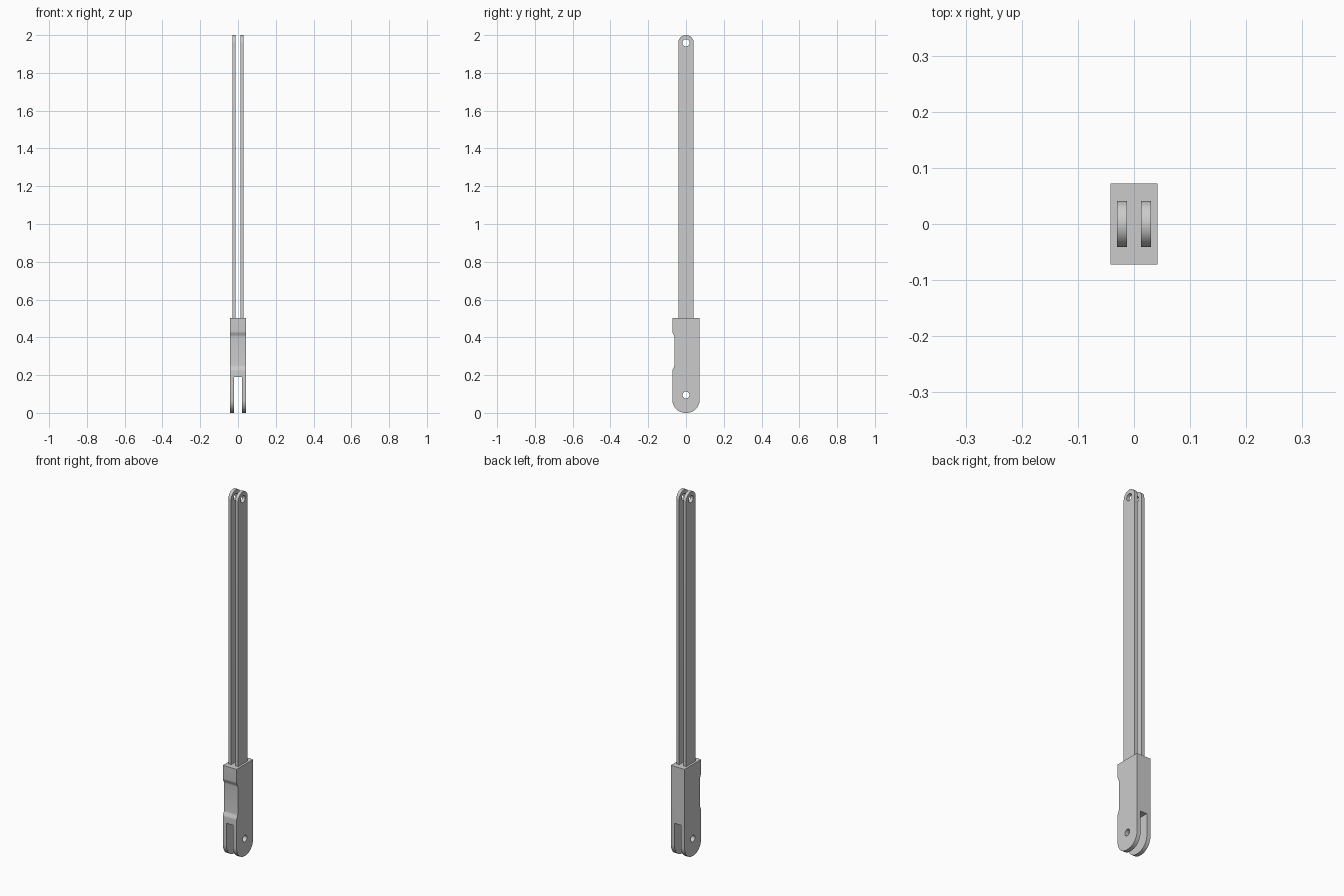
import bpy, bmesh
from math import pi, sin, cos, radians

cube = bpy.data.objects.get("Cube")
if cube:
    bpy.data.objects.remove(cube)

grey = bpy.data.materials.new("plain grey")
grey.use_nodes = True
colour = (0.6, 0.6, 0.6, 1)
grey.diffuse_color = colour
grey.node_tree.nodes["Principled BSDF"].inputs["Base Color"].default_value = colour


def arc(y, z, r, start, end, steps=12):
    """Points of an arc in the side plane, angles in degrees."""
    angles = [radians(start + (end - start) * i / steps) for i in range(steps + 1)]
    return [(y + r * cos(a), z + r * sin(a)) for a in angles]


def plate(name, outline, x0, x1):
    """Extrude a side outline (y, z) from x0 to x1."""
    bm = bmesh.new()
    face = bm.faces.new([bm.verts.new((x0, y, z)) for y, z in outline])
    new = bmesh.ops.extrude_face_region(bm, geom=[face])["geom"]
    bmesh.ops.translate(bm, vec=(x1 - x0, 0, 0),
                        verts=[v for v in new if isinstance(v, bmesh.types.BMVert)])
    bmesh.ops.recalc_face_normals(bm, faces=bm.faces)
    mesh = bpy.data.meshes.new(name)
    bm.to_mesh(mesh)
    bm.free()
    mesh.materials.append(grey)
    obj = bpy.data.objects.new(name, mesh)
    bpy.context.collection.objects.link(obj)
    return obj


def cut(obj, outline, half_width):
    """Subtract an extruded outline from obj."""
    cutter = plate("cutter", outline, -half_width, half_width)
    cutter.hide_render = True
    mod = obj.modifiers.new("cut", "BOOLEAN")
    mod.operation, mod.solver, mod.object = "DIFFERENCE", "EXACT", cutter
    bpy.context.view_layer.objects.active = obj
    bpy.ops.object.modifier_apply(modifier=mod.name)
    bpy.data.objects.remove(cutter)


def hole(z, r):
    return arc(0, z, r, 0, 360 - 360 / 32, 31)


# Handle block: rounded foot, shallow finger recess in the front
W, TOP, R, DEPTH = 0.072, 0.503, 0.068, 0.01
ease = [(i / 8, (1 - cos(pi * i / 8)) / 2) for i in range(9)]
recess = [(-W + DEPTH * s, 0.432 - 0.03 * t) for t, s in ease]
recess += [(-W + DEPTH * (1 - s), 0.252 - 0.03 * t) for t, s in ease]
outline = [(W, TOP), (-W, TOP)] + recess
outline += arc(R - W, R, R, 180, 270) + arc(W - R, R, R, 270, 360)
handle = plate("handle_block", outline, -0.042, 0.042)

# Fork slot and pivot hole
cut(handle, [(-0.2, -0.1), (0.2, -0.1), (0.2, 0.19), (-0.2, 0.19)], 0.02)
cut(handle, hole(0.095, 0.018), 0.1)

# Twin arms with rounded, drilled tips
parts = [handle]
A = 0.041
for side, x0, x1 in (("right", -0.03, -0.0125), ("left", 0.0125, 0.03)):
    arm = plate(side + "_arm", [(-A, TOP - 0.03), (A, TOP - 0.03)]
                + arc(0, 2 - A, A, 0, 180, 24), x0, x1)
    cut(arm, hole(2 - A, 0.019), 0.1)
    parts.append(arm)

# Smooth curves, sharp edges
bpy.ops.object.select_all(action="DESELECT")
for obj in parts:
    obj.select_set(True)
bpy.context.view_layer.objects.active = handle
bpy.ops.object.shade_smooth_by_angle(angle=radians(30))
